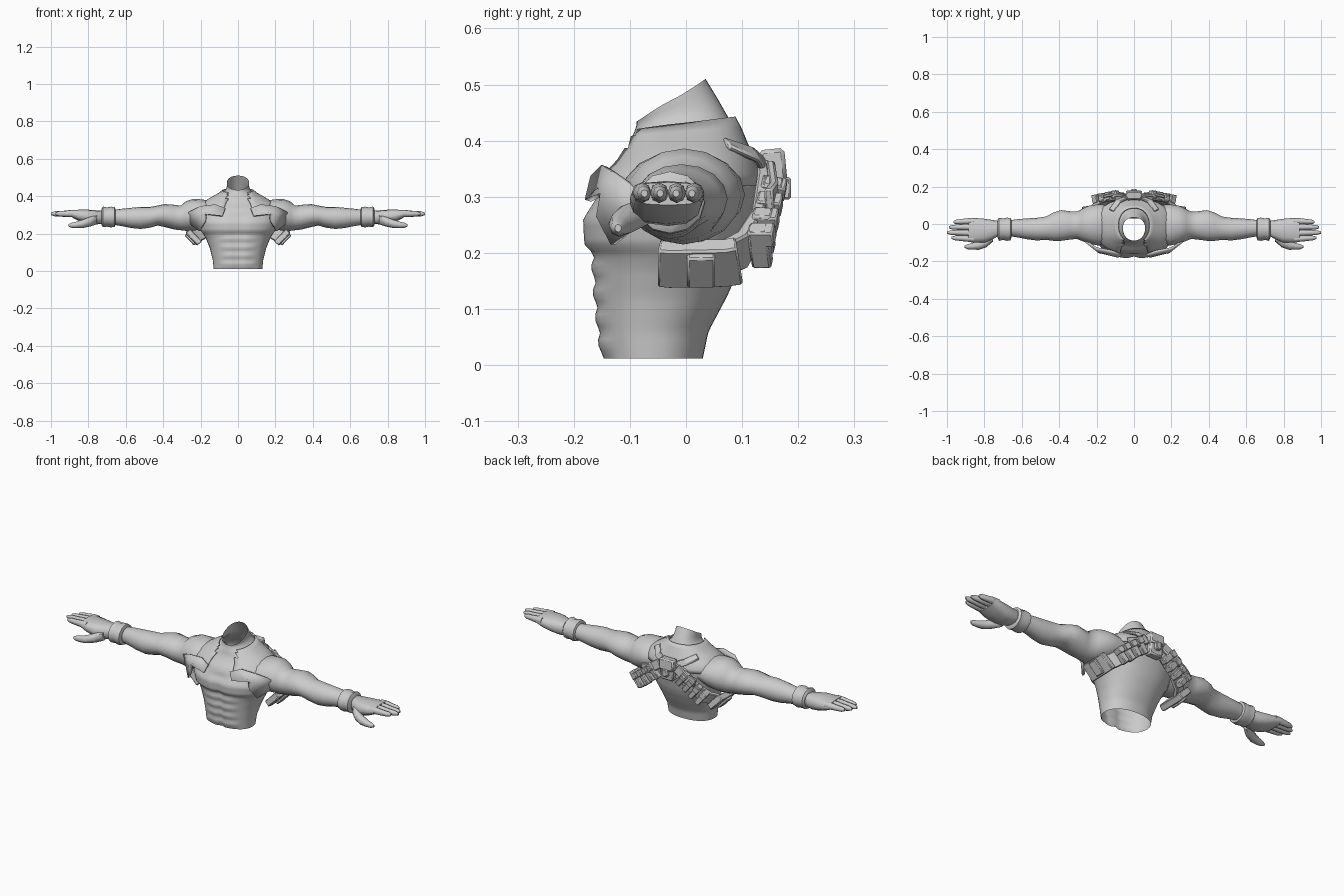
import bpy, bmesh, math
from mathutils import Vector as V

if "Cube" in bpy.data.objects:
    bpy.data.objects.remove(bpy.data.objects["Cube"])


def finish(name, bm, mirror=False, bevel=0, solid=0, angle=35):
    bmesh.ops.recalc_face_normals(bm, faces=bm.faces)
    me = bpy.data.meshes.new(name)
    bm.to_mesh(me)
    bm.free()
    ob = bpy.data.objects.new(name, me)
    bpy.context.collection.objects.link(ob)
    if solid:
        m = ob.modifiers.new("solid", 'SOLIDIFY')
        m.thickness = solid
        m.offset = 0
    if bevel:
        m = ob.modifiers.new("bevel", 'BEVEL')
        m.width = bevel
        m.segments = 1
    if mirror:
        ob.modifiers.new("mirror", 'MIRROR').use_clip = False
    bpy.ops.object.select_all(action='DESELECT')
    ob.select_set(True)
    bpy.context.view_layer.objects.active = ob
    bpy.ops.object.shade_smooth_by_angle(angle=math.radians(angle))
    return ob


def loft(rings, caps=True):
    bm = bmesh.new()
    vs = [[bm.verts.new(p) for p in r] for r in rings]
    n = len(vs[0])
    for a, b in zip(vs, vs[1:]):
        for i in range(n):
            j = (i + 1) % n
            bm.faces.new((a[i], a[j], b[j], b[i]))
    if caps:
        bm.faces.new(vs[0])
        bm.faces.new(vs[-1])
    return bm


def limb_rings(rows, n, power=1.0, turn=0.0):
    # rows: x, y min, y max, z min, z max
    out = []
    for x, y0, y1, z0, z1 in rows:
        ring = []
        for i in range(n):
            t = 2 * math.pi * (i + turn) / n
            c, s = math.cos(t), math.sin(t)
            ring.append(V((x, (y0 + y1) / 2 + (y1 - y0) / 2 * math.copysign(abs(c) ** power, c),
                           (z0 + z1) / 2 + (z1 - z0) / 2 * math.copysign(abs(s) ** power, s))))
        out.append(ring)
    return out


# Body profile: z, half width, y front, y back, tilt towards the back
PROFILE = [(.012, .13, -.15, .03, 0), (.06, .135, -.157, .04, 0), (.12, .15, -.163, .072, 0),
           (.17, .17, -.166, .095, 0), (.2, .187, -.168, .105, 0), (.215, .2, -.183, .108, 0),
           (.26, .212, -.185, .118, 0), (.295, .213, -.163, .125, 0), (.33, .205, -.148, .128, 0),
           (.36, .18, -.118, .115, 0), (.385, .14, -.104, .1, .004), (.41, .095, -.098, .088, .008),
           (.43, .068, -.092, .074, .014), (.45, .06, -.088, .058, .022), (.472, .06, -.088, .035, .038)]


def body_row(z):
    for a, b in zip(PROFILE, PROFILE[1:]):
        if z <= b[0]:
            f = (z - a[0]) / (b[0] - a[0])
            return [p + (q - p) * f for p, q in zip(a, b)]
    return list(PROFILE[-1])


def body_ring(z, grow=0, n=40):
    z, w, yf, yb, tilt = body_row(z)
    ring = []
    for i in range(n):
        t = 2 * math.pi * i / n
        c, s = math.cos(t), math.sin(t)
        x = (w + grow) * math.copysign(abs(c) ** .9, c)
        y = (yf + yb) / 2 + ((yb - yf) / 2 + grow) * math.copysign(abs(s) ** .9, s)
        if grow == 0 and s < -.3:
            if z < .2 and abs(x) < .085:          # stomach muscles
                y -= .008 * (abs(math.sin(math.pi * (z - .015) / .045)) - .5)
            if abs(x) < .012 and z < .3:          # centre groove
                y += .011
        ring.append(V((x, y, z + tilt * s + grow * .5)))
    return ring


# Torso with open neck and waist
finish("torso", loft([body_ring(.012 + .46 * i / 41) for i in range(42)], False), angle=45)

# Vest over the shoulders, open at the throat
bm = loft([body_ring(z, .008) for z in (.315, .335, .36, .385, .41, .425)], False)
gone = [f for f in bm.faces if f.calc_center_median().y < -.03 and abs(f.calc_center_median().x) < .062]
bmesh.ops.delete(bm, geom=gone, context='FACES')
finish("vest_yoke", bm, solid=.006)

# Front vest flaps reaching under the arms
bm = bmesh.new()
flap = [(.068, -.165, .335), (.085, -.175, .293), (.165, -.152, .315), (.175, -.155, .265),
        (.205, -.13, .215), (.25, -.085, .25), (.262, -.09, .315), (.2, -.13, .345), (.12, -.145, .355)]
c = bm.verts.new((.19, -.148, .305))
ring = [bm.verts.new(p) for p in flap]
for i in range(len(ring)):
    bm.faces.new((c, ring[i], ring[(i + 1) % len(ring)]))
finish("vest_flap", bm, True, solid=.012)

# Arms
ARM = [(.13, -.1, .1, .25, .37), (.19, -.115, .105, .225, .383), (.24, -.105, .098, .215, .386),
       (.28, -.09, .08, .215, .372), (.305, -.08, .066, .218, .35), (.34, -.083, .068, .222, .354),
       (.39, -.09, .074, .235, .358), (.43, -.09, .062, .243, .35), (.47, -.085, .04, .232, .343),
       (.52, -.088, .033, .225, .343), (.57, -.082, .03, .23, .338), (.62, -.072, .026, .24, .333),
       (.68, -.062, .018, .25, .326), (.74, -.062, .016, .253, .323)]
finish("arm", loft(limb_rings(ARM, 16)), True, angle=50)

# Wrist bands
BAND = [(.655, -.07, .022, .247, .33), (.66, -.087, .032, .237, .342), (.68, -.09, .034, .233, .344),
        (.7, -.085, .03, .237, .34), (.722, -.09, .033, .235, .345), (.73, -.07, .022, .247, .333)]
finish("wrist_band", loft(limb_rings(BAND, 12)), True)

# Palms
PALM = [(.72, -.06, .015, .255, .322), (.76, -.085, .022, .248, .325), (.8, -.1, .028, .252, .328),
        (.85, -.1, .032, .268, .328), (.885, -.096, .032, .285, .326)]
finish("palm", loft(limb_rings(PALM, 12, .75)), True, angle=50)

# Fingers
for k, (y, tip) in enumerate(((-.08, .975), (-.048, 1.0), (-.016, .99), (.016, .965))):
    a = .855
    rows = []
    for f, r, d in ((0, .0165, 0), (.35, .0165, 0), (.55, .0145, .001), (.85, .0125, .001), (1, .006, .001)):
        x = a + (tip - a) * f
        yy = y - (y + .03) * .12 * f
        rows.append((x, yy - r, yy + r, .307 - r * 1.1 - d, .307 + r * 1.1 - d))
    finish("finger_%d" % (k + 1), loft(limb_rings(rows, 8)), True, angle=50)

# Thumbs
THUMB = [(.755, -.095, -.05, .25, .3), (.79, -.125, -.07, .238, .29), (.83, -.138, -.09, .23, .275),
         (.865, -.137, -.102, .229, .264), (.89, -.135, -.108, .231, .258), (.905, -.127, -.115, .237, .251)]
finish("thumb", loft(limb_rings(THUMB, 8)), True, angle=50)


def frames(path):
    out = []
    for i, (p, n) in enumerate(path):
        t = (V(path[min(i + 1, len(path) - 1)][0]) - V(path[max(i - 1, 0)][0])).normalized()
        n = V(n)
        n = (n - t * n.dot(t)).normalized()
        out.append((V(p), n, t.cross(n)))
    return out


def strap(name, path, width, thick, mirror=True, bevel=.004):
    rings = []
    for p, n, w in frames(path):
        a, b = w * width / 2, n * thick / 2
        rings.append([p - a - b, p + a - b, p + a + b, p - a + b])
    finish(name, loft(rings), mirror, bevel, angle=30)


def between(p, q, f):
    return tuple(V(p).lerp(V(q), f))


# Harness belt running from the middle of the back round each flank
BELT = [((.0, .138, .345), (0, 1, 0)), ((.07, .136, .31), (.1, 1, -.15)), ((.14, .128, .25), (.3, 1, -.3)),
        ((.195, .1, .205), (.7, .7, -.5)), ((.232, .05, .183), (.75, .2, -.65)),
        ((.236, -.045, .182), (.75, 0, -.65))]
strap("harness_belt", BELT, .075, .022)

# Row of narrow pouches on the slope of each belt
for k in range(4):
    p = between((.085, .152, .295), (.188, .132, .212), k / 3)
    d = V((.016, -.003, -.013))
    n = V((.15 + .12 * k, 1, -.25))
    strap("belt_pouch_%d" % (k + 1), [(tuple(V(p) - d * .7), n), (tuple(V(p) + d * .7), n)], .088 - .005 * (k % 2), .035)
    strap("pouch_lid_%d" % (k + 1), [(tuple(V(p) - d * .8 + V((.016, .004, .02))), n),
                                    (tuple(V(p) + d * .8 + V((.016, .004, .02))), n)], .032, .044, bevel=.003)

# Side pouch with a raised buckle
SN = (.72, 0, -.69)
strap("side_pouch", [((.238, .095, .186), SN), ((.238, .07, .182), SN), ((.238, -.03, .18), SN),
                     ((.236, -.048, .182), SN)], .092, .034)
strap("side_buckle", [((.248, .052, .174), SN), ((.248, .002, .174), SN)], .075, .034)

# Centre back pouch, its lid and buckle
UP = (0, 1, .1)
strap("centre_pouch", [((0, .145, .27), UP), ((0, .15, .37), UP)], .078, .045, False, .007)
strap("centre_pouch_lid", [((0, .158, .325), UP), ((0, .152, .385), UP)], .086, .046, False, .007)
strap("centre_buckle", [((0, .172, .295), UP), ((0, .172, .335), UP)], .03, .03, False)

# Upper back straps and the pointed tabs beside the centre pouch
strap("back_strap", [((.03, .142, .35), UP), ((.085, .122, .375), (.2, 1, .8)), ((.12, .07, .395), (.3, .5, 1))], .035, .012)
strap("back_tab", [((.05, .152, .345), UP), ((.11, .158, .305), (.2, 1, 0)), ((.16, .148, .29), (.3, 1, 0))], .05, .016)
